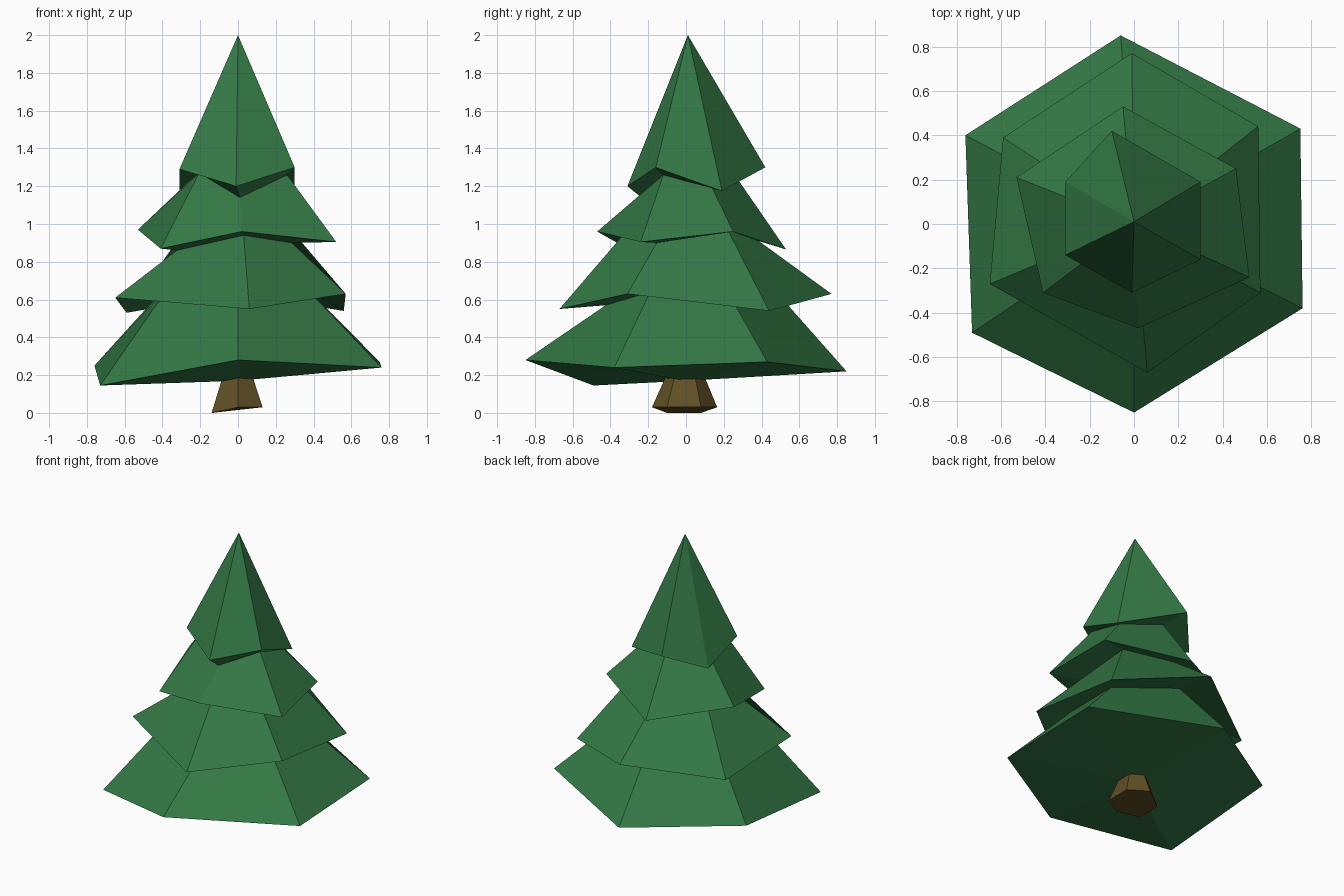
import bpy
import bmesh

default_cube = bpy.data.objects.get("Cube")
if default_cube:
    bpy.data.objects.remove(default_cube, do_unlink=True)


def make_material(name, colour):
    material = bpy.data.materials.new(name)
    material.use_nodes = True
    material.diffuse_color = colour
    shader = next(n for n in material.node_tree.nodes if n.type == "BSDF_PRINCIPLED")
    shader.inputs["Base Color"].default_value = colour
    return material


def loft(name, rings, material):
    """Skin a stack of rings from bottom to top; a ring of one point closes to a tip."""
    bm = bmesh.new()
    layers = [[bm.verts.new(point) for point in ring] for ring in rings]
    for lower, upper in zip(layers, layers[1:]):
        sides = max(len(lower), len(upper))
        for i in range(sides):
            j = (i + 1) % sides
            corners = [lower[i % len(lower)], lower[j % len(lower)],
                       upper[j % len(upper)], upper[i % len(upper)]]
            bm.faces.new(list(dict.fromkeys(corners)))
    for layer in (layers[0], layers[-1]):
        if len(layer) > 2:
            bm.faces.new(layer)
    bmesh.ops.recalc_face_normals(bm, faces=bm.faces)
    mesh = bpy.data.meshes.new(name)
    bm.to_mesh(mesh)
    bm.free()
    mesh.materials.append(material)
    tree_part = bpy.data.objects.new(name, mesh)
    bpy.context.collection.objects.link(tree_part)
    return tree_part


def shrink(ring, factor, heights):
    """Pull a ring towards the trunk axis and set a new height for each corner."""
    return [(x * factor, y * factor, z) for (x, y, _), z in zip(ring, heights)]


needle_green = make_material("needle green", (0.034, 0.19, 0.06, 1))
bark_brown = make_material("bark brown", (0.12, 0.08, 0.02, 1))

# Trunk: a squat tapered hexagon with an uneven foot
trunk_foot = [(0, -.18, .03), (.13, -.1, .03), (.13, .08, .03),
              (0, .165, .03), (-.13, .08, 0), (-.14, -.1, 0)]
loft("trunk", [trunk_foot, shrink(trunk_foot, .45, [.25] * 6)], bark_brown)

# Branch tiers: crooked hexagonal rim, then the heights of the collar above it
tiers = [
    ("lower_branches",
     [(0, -.85, .28), (.76, -.38, .24), (.75, .43, .27),
      (-.06, .85, .22), (-.76, .4, .25), (-.73, -.49, .145)],
     [.57, .64, .65, .7, .67, .67]),
    ("middle_branches",
     [(.06, -.67, .55), (.57, -.31, .63), (.56, .44, .54),
      (-.01, .77, .63), (-.59, .39, .53), (-.65, -.27, .61)],
     [.94, .9, .97, .91, .95, .86]),
    ("upper_branches",
     [(.02, -.47, .96), (.52, -.24, .905), (.46, .25, .96),
      (-.05, .53, .865), (-.53, .21, .97), (-.41, -.31, .87)],
     [1.14, 1.26, 1.22, 1.25, 1.22, 1.27]),
]

# Each underside folds inward to the collar of the tier below
collar = [(0, 0, .17)]
for name, rim, collar_heights in tiers:
    inner = collar
    collar = shrink(rim, .5, collar_heights)
    loft(name, [inner, rim, collar], needle_green)

# Pointed crown
crown_rim = [(-.01, -.31, 1.2), (.3, -.16, 1.3), (.3, .19, 1.175),
             (-.1, .42, 1.3), (-.31, .19, 1.18), (-.31, -.14, 1.29)]
loft("crown", [collar, crown_rim, [(0, .01, 2)]], needle_green)
